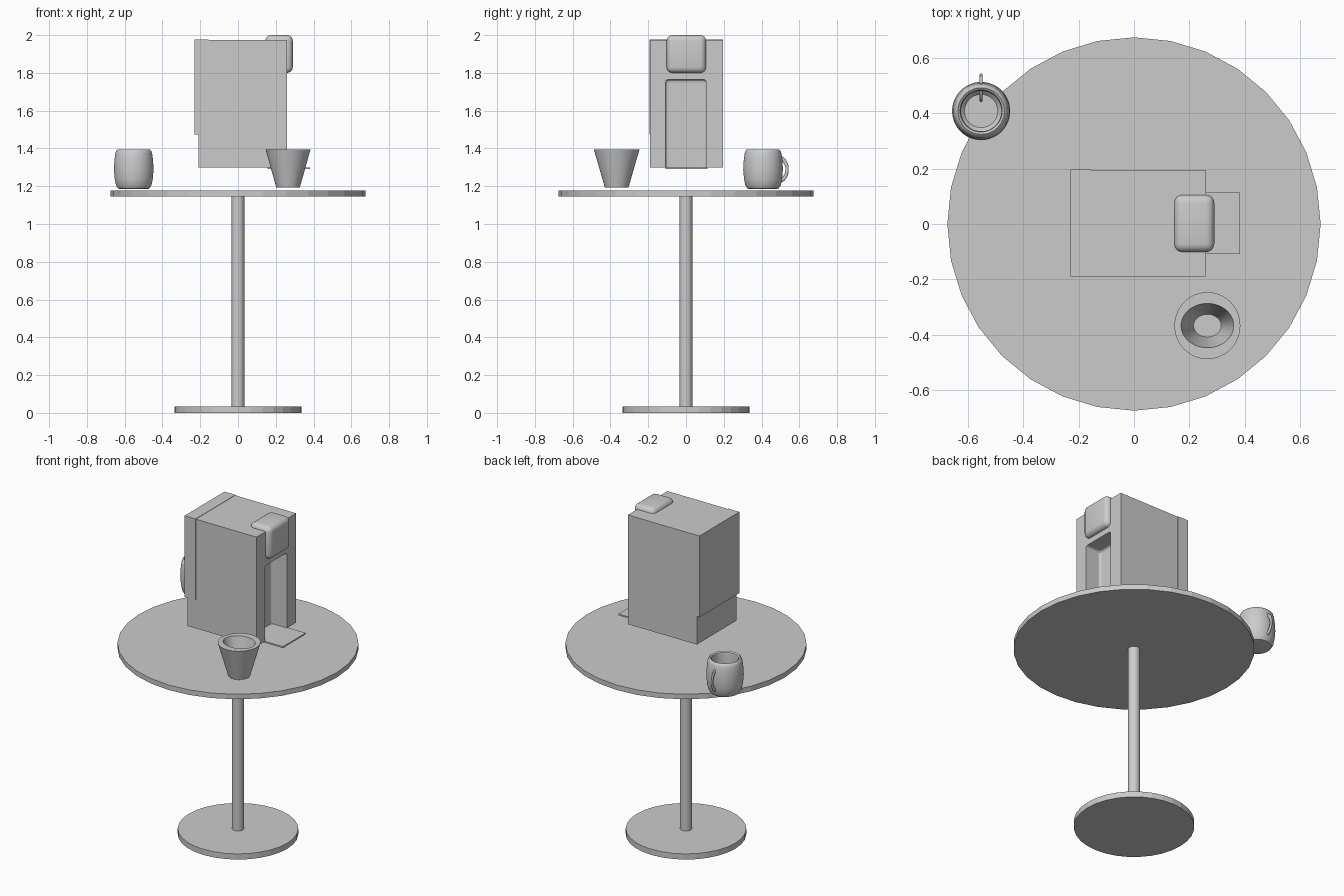
import bpy, bmesh, math

if "Cube" in bpy.data.objects:
    bpy.data.objects.remove(bpy.data.objects["Cube"])


def mesh_object(name, bm):
    bmesh.ops.recalc_face_normals(bm, faces=bm.faces[:])
    me = bpy.data.meshes.new(name)
    bm.to_mesh(me)
    bm.free()
    ob = bpy.data.objects.new(name, me)
    bpy.context.collection.objects.link(ob)
    return ob


def activate(ob):
    bpy.ops.object.select_all(action='DESELECT')
    bpy.context.view_layer.objects.active = ob
    ob.select_set(True)


def smooth(ob, angle=35):
    activate(ob)
    bpy.ops.object.shade_smooth_by_angle(angle=math.radians(angle))


def box(name, x, y, z, bevel=0, segments=4):
    """Box from (min, max) ranges, optionally with rounded edges."""
    bm = bmesh.new()
    bmesh.ops.create_cube(bm, size=1)
    for v in bm.verts:
        for i, (a, b) in enumerate((x, y, z)):
            v.co[i] = (a + b) / 2 + v.co[i] * (b - a)
    if bevel:
        bmesh.ops.bevel(bm, geom=bm.edges[:], offset=bevel, segments=segments,
                        profile=0.5, affect='EDGES')
    return mesh_object(name, bm)


def disc(name, r, z0, z1):
    bpy.ops.mesh.primitive_cylinder_add(vertices=32, radius=r, depth=z1 - z0,
                                        location=(0, 0, (z0 + z1) / 2))
    bpy.context.object.name = name
    return bpy.context.object


def loft(name, rings, centre, n=48):
    """Stack of elliptical rings (rx, ry, z), closed by a cap at each end."""
    bm = bmesh.new()
    loops = []
    for rx, ry, z in rings:
        loops.append([bm.verts.new((centre[0] + rx * math.cos(2 * math.pi * i / n),
                                    centre[1] + ry * math.sin(2 * math.pi * i / n), z))
                      for i in range(n)])
    for a, b in zip(loops, loops[1:]):
        for i in range(n):
            j = (i + 1) % n
            bm.faces.new((a[i], a[j], b[j], b[i]))
    bm.faces.new(loops[0])
    bm.faces.new(loops[-1])
    ob = mesh_object(name, bm)
    smooth(ob)
    return ob


# pedestal table
disc("table_base", 0.337, 0, 0.035)
smooth(disc("table_pole", 0.034, 0.035, 1.146))
disc("table_top", 0.674, 1.146, 1.177)

# machine body with a dispensing niche cut into its right side
body = box("machine_body", (-0.21, 0.26), (-0.19, 0.195), (1.30, 1.974))
cutter = box("niche_cutter", (0.155, 0.40), (-0.108, 0.107), (1.20, 1.765), 0.015, 3)
cutter.hide_render = True
mod = body.modifiers.new("niche", 'BOOLEAN')
mod.object = cutter
mod.operation = 'DIFFERENCE'
mod.solver = 'EXACT'
activate(body)
bpy.ops.object.modifier_apply(modifier=mod.name)
bpy.data.objects.remove(cutter)

# water tank, brew head and drip tray
box("water_tank", (-0.23, -0.155), (-0.192, 0.197), (1.475, 1.976))
smooth(box("brew_head", (0.145, 0.29), (-0.102, 0.106), (1.80, 2.0), 0.03))
box("drip_tray", (0.155, 0.382), (-0.108, 0.114), (1.291, 1.30))

# tapered cup with an oval hollow
loft("cup", [(0.062, 0.062, 1.192), (0.119, 0.121, 1.395),
             (0.095, 0.08, 1.395), (0.05, 0.041, 1.22)], (0.265, -0.367))

# barrel-shaped mug
mug_profile = [(0.075, 1.186), (0.083, 1.188), (0.094, 1.205), (0.101, 1.24),
               (0.105, 1.29), (0.102, 1.34), (0.097, 1.375), (0.092, 1.389),
               (0.084, 1.395), (0.076, 1.389), (0.073, 1.375), (0.08, 1.30),
               (0.074, 1.23), (0.06, 1.215)]
loft("mug", [(r, r, z) for r, z in mug_profile], (-0.552, 0.408))

# thin ring handle on the back of the mug
bpy.ops.mesh.primitive_torus_add(major_segments=40, minor_segments=10,
                                 major_radius=0.06, minor_radius=0.012,
                                 location=(-0.552, 0.492, 1.289),
                                 rotation=(0, math.pi / 2, 0))
handle = bpy.context.object
handle.name = "mug_handle"
handle.scale = (1.0, 0.72, 0.5)
smooth(handle, 60)
